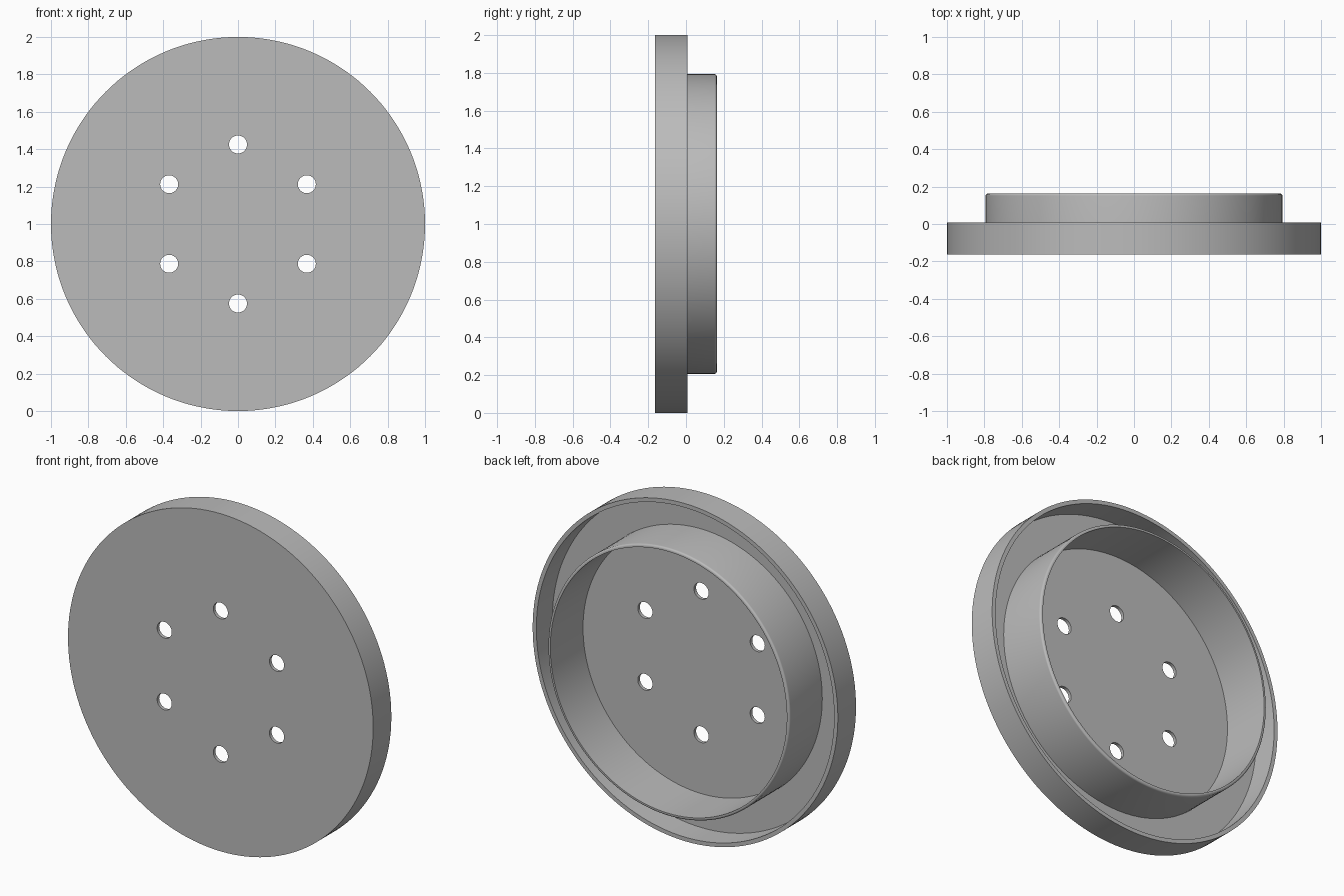
import bpy, bmesh, math
from mathutils import Matrix, Vector

cube = bpy.data.objects.get("Cube")
if cube:
    bpy.data.objects.remove(cube, do_unlink=True)

FRONT, FLOOR, RIM, BACK = -0.163, -0.143, 0.007, 0.163
CENTRE_Z = 1.0

grey = bpy.data.materials.new("plain grey")
grey.use_nodes = True
colour = (0.5, 0.5, 0.5, 1)
grey.diffuse_color = colour
grey.node_tree.nodes["Principled BSDF"].inputs["Base Color"].default_value = colour


def lathe(name, profile, closed, steps=144):
    """Turn a (radius, y) profile around the y axis."""
    bm = bmesh.new()
    verts = [bm.verts.new((r, y, 0)) for r, y in profile]
    pairs = list(zip(verts, verts[1:]))
    if closed:
        pairs.append((verts[-1], verts[0]))
    edges = [bm.edges.new(p) for p in pairs]
    bmesh.ops.spin(bm, geom=verts + edges, cent=(0, 0, 0), axis=(0, 1, 0),
                   angle=math.tau, steps=steps)
    bmesh.ops.remove_doubles(bm, verts=bm.verts, dist=1e-5)
    bmesh.ops.recalc_face_normals(bm, faces=bm.faces)
    mesh = bpy.data.meshes.new(name)
    bm.to_mesh(mesh)
    bm.free()
    mesh.materials.append(grey)
    obj = bpy.data.objects.new(name, mesh)
    obj.location.z = CENTRE_Z
    bpy.context.collection.objects.link(obj)
    return obj


def activate(obj):
    bpy.ops.object.select_all(action="DESELECT")
    obj.select_set(True)
    bpy.context.view_layer.objects.active = obj


# Shallow dish: thin front plate with an outer rim
dish = lathe("dish", [(0, FRONT), (1, FRONT), (1, RIM), (0.976, RIM),
                      (0.976, FLOOR), (0, FLOOR)], closed=False)

# Inner ring with a rounded outer lip, seated in the plate
lip = 0.012
corner = [(0.793 - lip + lip * math.cos(a), BACK - lip + lip * math.sin(a))
          for a in (math.radians(d) for d in range(0, 91, 15))]
ring = lathe("inner_ring", [(0.775, FLOOR - 0.01), (0.793, FLOOR - 0.01)]
             + corner + [(0.775, BACK)], closed=True)

# Six bolt holes cut through the plate
bm = bmesh.new()
for i in range(6):
    a = math.radians(30 + 60 * i)
    spot = Vector((0.425 * math.cos(a), FRONT, 0.425 * math.sin(a)))
    bmesh.ops.create_cone(bm, cap_ends=True, segments=40, radius1=0.048,
                          radius2=0.048, depth=0.2,
                          matrix=Matrix.Translation(spot) @ Matrix.Rotation(math.pi / 2, 4, "X"))
mesh = bpy.data.meshes.new("hole_cutter")
bm.to_mesh(mesh)
bm.free()
mesh.materials.append(grey)
cutter = bpy.data.objects.new("hole_cutter", mesh)
cutter.location.z = CENTRE_Z
cutter.hide_render = True
bpy.context.collection.objects.link(cutter)

cut = dish.modifiers.new("bolt holes", "BOOLEAN")
cut.object = cutter
cut.operation = "DIFFERENCE"
cut.solver = "EXACT"
activate(dish)
bpy.ops.object.modifier_apply(modifier=cut.name)
bpy.data.objects.remove(cutter, do_unlink=True)

# Smooth round walls, crisp edges
for obj in (dish, ring):
    activate(obj)
    bpy.ops.object.shade_smooth_by_angle(angle=math.radians(30))
